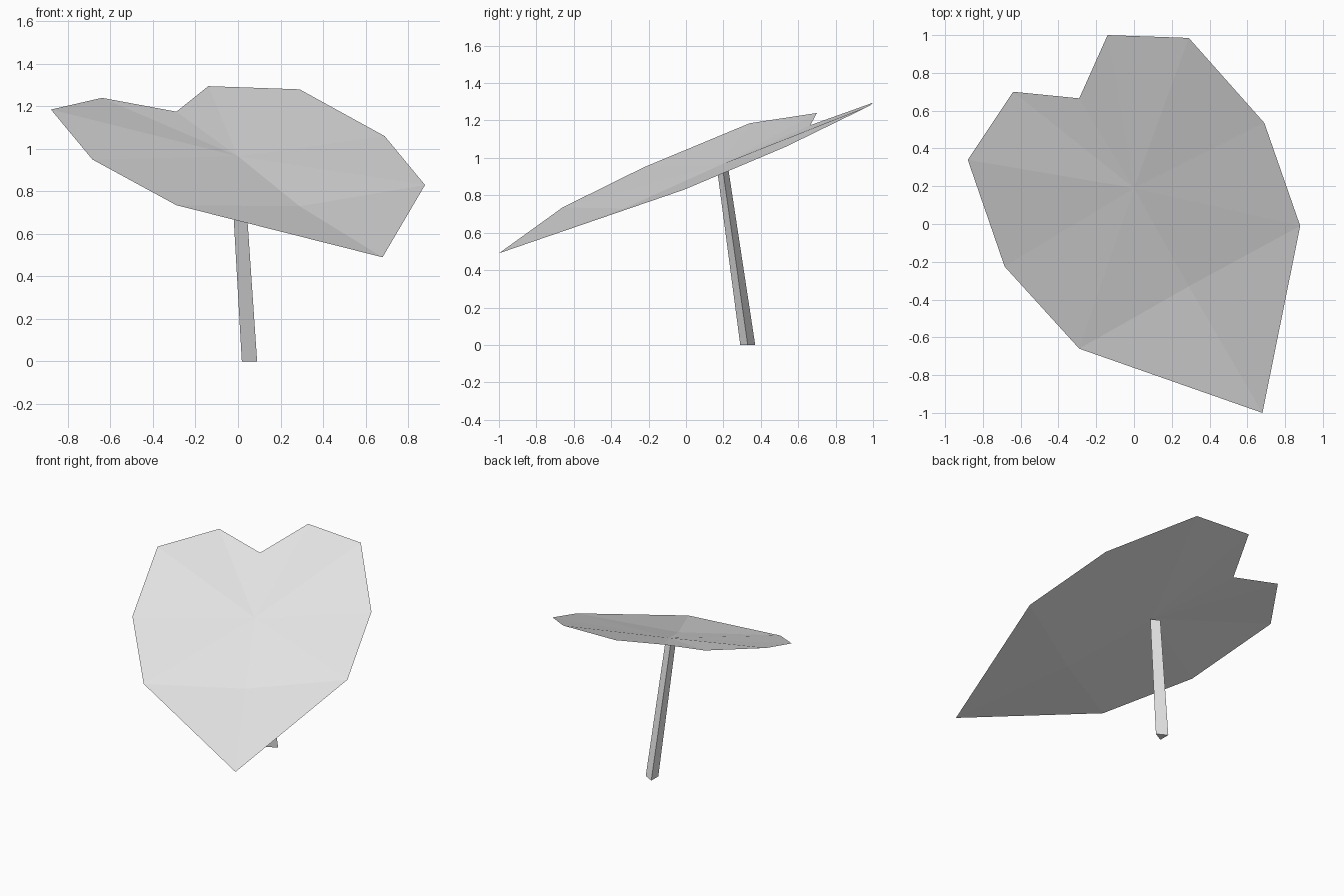
import bpy
import bmesh

cube = bpy.data.objects.get("Cube")
if cube:
    bpy.data.objects.remove(cube, do_unlink=True)

grey = bpy.data.materials.new("pale grey")
grey.use_nodes = True
colour = (0.8, 0.8, 0.8, 1)
grey.diffuse_color = colour
grey.node_tree.nodes["Principled BSDF"].inputs["Base Color"].default_value = colour


def build(name, points, faces):
    mesh = bpy.data.meshes.new(name)
    bm = bmesh.new()
    verts = {key: bm.verts.new(co) for key, co in points.items()}
    for face in faces:
        bm.faces.new([verts[key] for key in face])
    bm.to_mesh(mesh)
    bm.free()
    mesh.materials.append(grey)
    obj = bpy.data.objects.new(name, mesh)
    bpy.context.collection.objects.link(obj)
    return obj


# Leaf blade: a thin heart-shaped sheet folded along its midrib
right_rim = {"r1": (-0.64, 0.70, 1.24), "r2": (-0.88, 0.34, 1.185),
             "r3": (-0.685, -0.225, 0.95), "r4": (-0.29, -0.66, 0.735)}
left_rim = {"l1": (-0.14, 1.0, 1.295), "l2": (0.29, 0.985, 1.28),
            "l3": (0.69, 0.535, 1.06), "l4": (0.88, -0.01, 0.83)}
midrib = {"notch": (-0.29, 0.665, 1.175), "heart": (0, 0.19, 0.965),
          "fold": (0.29, -0.33, 0.73), "tip": (0.68, -1.0, 0.49)}

blade_faces = []
for side in "rl":
    rim = [side + n for n in "1234"]
    loop = ["notch"] + rim + ["fold"]
    fan = [("heart", a, b) for a, b in zip(loop, loop[1:])]
    fan.append(("fold", rim[-1], "tip"))
    blade_faces += fan if side == "r" else [f[::-1] for f in fan]
build("leaf_blade", {**right_rim, **left_rim, **midrib}, blade_faces)

# Stalk: a leaning, slightly tapered three-sided prism
section = [(0.09, 0.33), (0.018, 0.37), (0.018, 0.29)]
top = [(0.025, 0.195), (-0.036, 0.225), (-0.036, 0.165)]
points = {("base", i): (x, y, 0) for i, (x, y) in enumerate(section)}
points.update({("top", i): (x, y, 0.95) for i, (x, y) in enumerate(top)})
stalk_faces = [[("base", i), ("base", (i + 1) % 3), ("top", (i + 1) % 3), ("top", i)]
               for i in range(3)]
stalk_faces.append([("base", i) for i in (2, 1, 0)])
build("stalk", points, stalk_faces)
